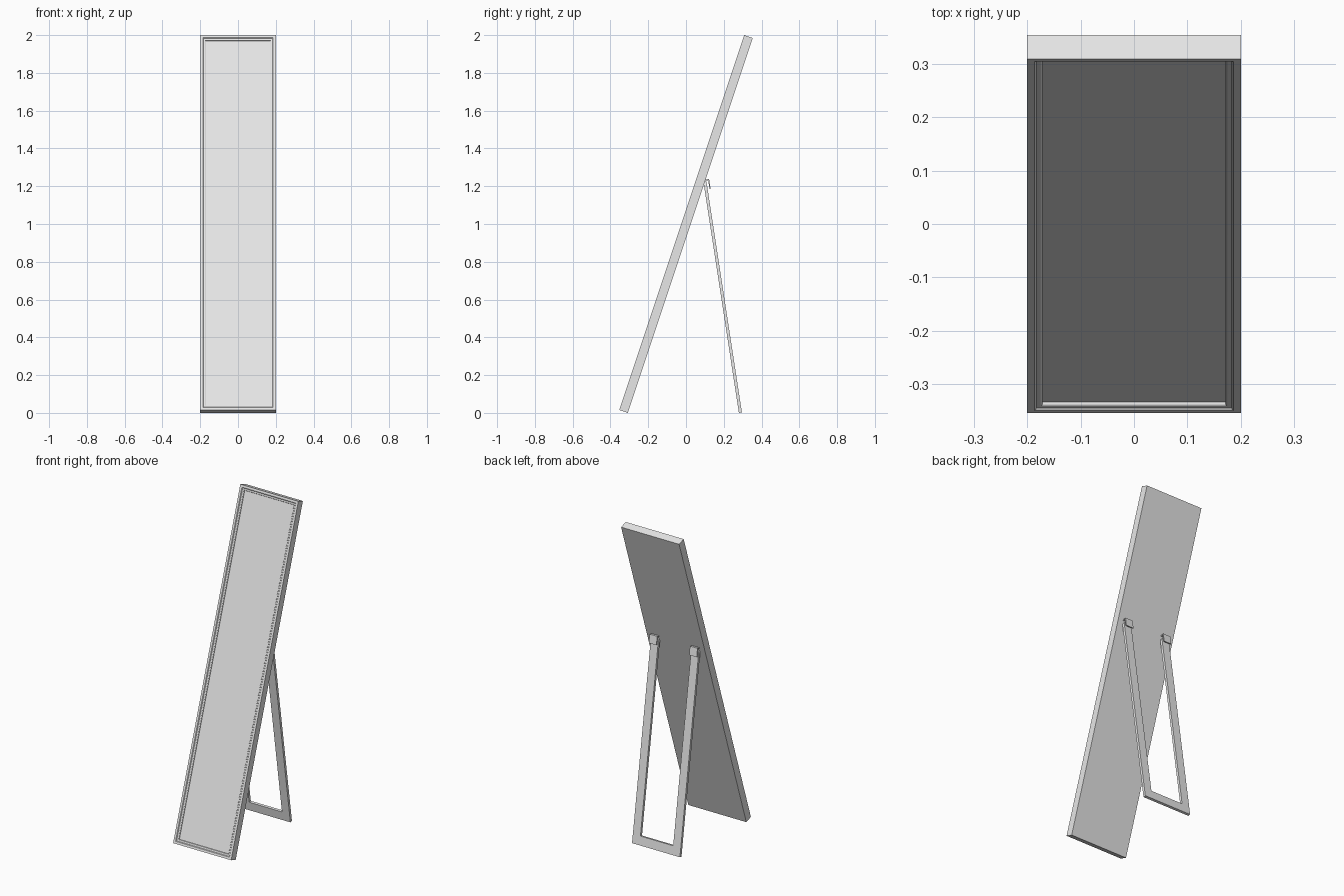
import bpy, bmesh, math

if "Cube" in bpy.data.objects:
    bpy.data.objects.remove(bpy.data.objects["Cube"])

grey = bpy.data.materials.new("light grey")
grey.diffuse_color = (0.8, 0.8, 0.8, 1)
grey.use_nodes = True
grey.node_tree.nodes["Principled BSDF"].inputs["Base Color"].default_value = grey.diffuse_color

W, L, D = 0.2, 2.092, 0.0475          # half width, length and depth of the mirror
TILT = math.atan(0.3335)
PANEL_LOC = (0, -0.3535, D * math.sin(TILT))
LEG_TILT = math.atan(0.1535)
LEG_LOC = (0, 0.288, 0.0013)


def finish(bm, name, loc, angle):
    bmesh.ops.recalc_face_normals(bm, faces=bm.faces)
    me = bpy.data.meshes.new(name)
    bm.to_mesh(me)
    bm.free()
    me.materials.append(grey)
    ob = bpy.data.objects.new(name, me)
    bpy.context.collection.objects.link(ob)
    ob.location = loc
    ob.rotation_euler = (angle, 0, 0)
    bpy.context.view_layer.objects.active = ob
    ob.select_set(True)
    bpy.ops.object.shade_smooth_by_angle(angle=math.radians(30))
    ob.select_set(False)
    return ob


def rings(name, profile):
    """Rectangular rings of (inset, depth), bridged and capped at both ends."""
    bm = bmesh.new()
    loops = []
    for i, d in profile:
        x, z0, z1 = W - i, i, L - i
        loops.append([bm.verts.new(p) for p in
                      ((-x, d, z0), (x, d, z0), (x, d, z1), (-x, d, z1))])
    for a, b in zip(loops, loops[1:]):
        for k in range(4):
            n = (k + 1) % 4
            bm.faces.new((a[k], a[n], b[n], b[k]))
    bm.faces.new(loops[0])
    bm.faces.new(loops[-1])
    return finish(bm, name, PANEL_LOC, -TILT)


def extrude(name, pts, vec, loc, angle):
    bm = bmesh.new()
    f = bm.faces.new([bm.verts.new(p) for p in pts])
    r = bmesh.ops.extrude_face_region(bm, geom=[f])
    bmesh.ops.translate(bm, vec=vec,
                        verts=[v for v in r["geom"] if isinstance(v, bmesh.types.BMVert)])
    return finish(bm, name, loc, angle)


# Frame: flat back, outer rim, small step, rounded inner bead, recess
bead = [(0.0235 + 0.0055 * math.sin(t), 0.0095 - 0.0055 * math.cos(t))
        for t in (math.pi / 2 * k / 5 for k in range(6))]
rings("mirror_frame", [(0, D), (0, 0), (0.014, 0), (0.0165, 0.002), (0.0175, 0.004)]
      + bead + [(0.029, 0.014)])

# Mirror sheet in the recess
rings("mirror_sheet", [(0.0285, 0.0135), (0.0285, 0.012)])

# U-shaped rear stand with rounded leg tops
CX, R, TOP, T = 0.139, 0.026, 1.238, 0.016


def leg_top(cx):
    return [(cx + R * math.cos(a), -T / 2, TOP - R + R * math.sin(a))
            for a in (math.pi * k / 12 for k in range(13))]


outline = [(-CX - R, -T / 2, 0), (CX + R, -T / 2, 0)] + leg_top(CX)
outline += [(CX - R, -T / 2, 0.055), (-CX + R, -T / 2, 0.055)] + leg_top(-CX)
extrude("rear_stand", outline, (0, T, 0), LEG_LOC, LEG_TILT)

# Bent hinge brackets over each leg top
hook = [(-0.006, 1.242), (0.018, 1.242), (0.018, 1.195),
        (0.024, 1.195), (0.024, 1.248), (-0.006, 1.248)]
for side, cx in (("left", -CX), ("right", CX)):
    extrude(side + "_hinge_bracket", [(cx - 0.026, y, z) for y, z in hook],
            (0.052, 0, 0), LEG_LOC, LEG_TILT)
